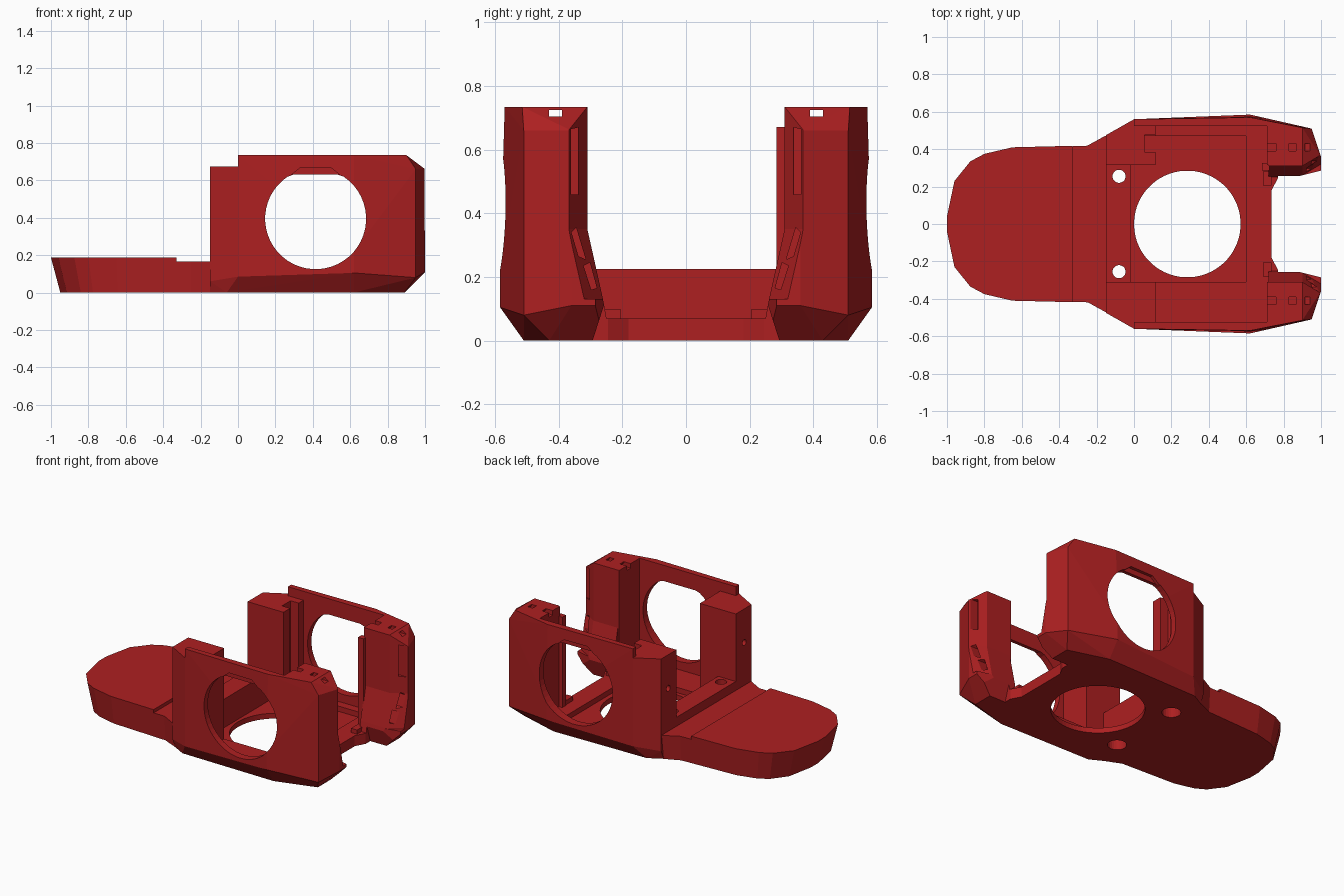
import bpy, bmesh, math

if "Cube" in bpy.data.objects:
    bpy.data.objects.remove(bpy.data.objects["Cube"])

red = bpy.data.materials.new("deep red")
red.diffuse_color = (0.42, 0.014, 0.015, 1)
red.use_nodes = True
red.node_tree.nodes["Principled BSDF"].inputs["Base Color"].default_value = red.diffuse_color


def add(name, bm):
    bmesh.ops.recalc_face_normals(bm, faces=bm.faces)
    me = bpy.data.meshes.new(name)
    bm.to_mesh(me)
    bm.free()
    ob = bpy.data.objects.new(name, me)
    me.materials.append(red)
    bpy.context.collection.objects.link(ob)
    return ob


def hull(name, pts):
    bm = bmesh.new()
    for p in pts:
        bm.verts.new(p)
    bmesh.ops.convex_hull(bm, input=bm.verts)
    loose = [v for v in bm.verts if not v.link_faces]
    bmesh.ops.delete(bm, geom=loose, context='VERTS')
    bmesh.ops.dissolve_limit(bm, angle_limit=0.01, verts=bm.verts, edges=bm.edges)
    return add(name, bm)


def prism(name, pts, axis, a, b, lower=None):
    """Extrude a 2D profile along an axis; lower optionally reshapes the first end."""
    def place(p, t):
        return {'x': (t, p[0], p[1]), 'y': (p[0], t, p[1]), 'z': (p[0], p[1], t)}[axis]
    bm = bmesh.new()
    v0 = [bm.verts.new(place(lower(p) if lower else p, a)) for p in pts]
    v1 = [bm.verts.new(place(p, b)) for p in pts]
    n = len(pts)
    bm.faces.new(v0[::-1])
    bm.faces.new(v1)
    for i in range(n):
        bm.faces.new((v0[i], v0[(i + 1) % n], v1[(i + 1) % n], v1[i]))
    return add(name, bm)


def box(x0, x1, y0, y1, z0, z1, name="cutter"):
    return prism(name, [(x0, y0), (x1, y0), (x1, y1), (x0, y1)], 'z', z0, z1)


def circle(cx, cy, r, n):
    return [(cx + r * math.cos(math.tau * (i + .5) / n),
             cy + r * math.sin(math.tau * (i + .5) / n)) for i in range(n)]


def both(half):
    """Close a half outline in plan by mirroring it across y = 0."""
    return half + [(x, -y) for x, y in reversed(half)]


def cut(ob, cutter):
    cutter.hide_render = True
    bpy.context.view_layer.objects.active = ob
    m = ob.modifiers.new("cut", 'BOOLEAN')
    m.operation, m.solver, m.object = 'DIFFERENCE', 'EXACT', cutter
    bpy.ops.object.modifier_apply(modifier=m.name)
    bpy.data.objects.remove(cutter)


# Faceted outer shell of the shroud
half_shell = [
    (-.15, .45, 0), (-.06, .50, 0), (.62, .51, 0), (.89, .43, 0), (.89, .2, 0),
    (-.15, .475, .06), (0, .56, .085), (.62, .585, .105), (.62, .585, .22),
    (.95, .51, .08), (1, .36, .11), (.95, .51, .66), (1, .36, .66),
    (-.15, .475, .735), (0, .56, .735), (.62, .57, .735), (.9, .515, .735), (.9, .3, .735)]
body = hull("shroud_body", half_shell + [(x, -y, z) for x, y, z in half_shell])

# Main cavity between the side walls, and the space above the rear bridge
cut(body, box(.115, .71, -.525, .525, .07, 1))
cut(body, box(-.02, .72, -.31, .315, .07, 1))
cut(body, box(-.3, .2, -.31, .315, .225, 1))
# Lower rear corners
cut(body, box(-.3, 0, -1, 1, .675, 1))
cut(body, box(-.1, .13, -.525, .525, .675, 1))
# Sunken floor and its round outlet
cut(body, box(-.02, .6, -.31, .47, .035, .2))
cut(body, prism("cutter", circle(.285, 0, .285, 64), 'z', -.5, .5))
# Space between the end posts, whose feet lean inwards
cut(body, prism("cutter", [(-.25, .07), (.25, .07), (.262, .135), (.31, .35), (.31, 1),
                           (-.31, 1), (-.31, .35), (-.262, .135)], 'x', .69, 1.2))
# Open front edge of the floor
cut(body, prism("cutter", both([(.735, .18), (.77, .245), (.89, .258), (1.1, .31)]),
                'z', -.5, .5))
# Groove in one rear post
cut(body, box(.055, .15, .385, .475, .1, 1))

# Side wall fan openings: round with a flat top
ring = [(x, min(z, .63)) for x, z in circle(.415, .395, .27, 48)]
flat = [p for p in ring if p[1] >= .63 - 1e-6]
ring = [p for p in ring if p not in flat[1:-1]]
for s in (1, -1):
    def span(y0, y1):
        return sorted((s * y0, s * y1))

    cut(body, prism("cutter", ring, 'y', *span(.4, .8)))
    # shallow relief above the opening
    cut(body, prism("cutter", [(.22, .56), (.25, .6), (.33, .665), (.5, .665),
                               (.58, .6), (.61, .56)], 'y', *span(.548, .8)))
    # angled inner corner of each end post, leaning inwards below
    corner = [(.9, .31), (1.1, .43), (1.1, .1), (.9, .1)]
    top = [(x, s * y) for x, y in corner]
    cut(body, prism("cutter", top, 'z', .35, 1))
    cut(body, prism("cutter", top, 'z', .13, .351,
                    lambda p: (p[0], p[1] - s * .05)))
    # underside bevel of the post feet
    cut(body, prism("cutter", [(s * .15, -.02), (s * .3, -.02), (s * .255, .12),
                               (s * .15, .12)], 'x', .77, 1.2))
    # cable slots in the post ends
    cut(body, box(.93, 1.1, *span(.338, .362), .46, .67))
    for slot in ([(.315, .255), (.338, .265), (.36, .34), (.345, .355)],
                 [(.28, .165), (.298, .16), (.322, .235), (.302, .245)]):
        cut(body, prism("cutter", [(s * y, z) for y, z in slot], 'x', .9, 1.1))
    # tie channel and openings in the post tops
    cut(body, box(.6, 1.1, *span(.39, .43), .705, .725))
    for xa, xb in ((.7, .76), (.83, .865)):
        cut(body, box(xa, xb, *span(.39, .43), .705, 1))
    # counterbored screw holes in the bridge, screw holes in the rear posts
    cut(body, prism("cutter", circle(-.08, s * .255, .035, 24), 'z', -.5, .5))
    cut(body, prism("cutter", circle(-.08, s * .255, .058, 24), 'z', -.5, .12))
    cut(body, prism("cutter", circle(s * .40, .45, .02, 16), 'x', -.3, -.05))

# Rounded tongue with inward sloping nose
outline = both([(-1, .04), (-.96, .23), (-.875, .335), (-.8, .375), (-.65, .41),
                (-.25, .42), (-.15, .475)])


def taper(p):
    x, y = p
    if x > -.6:
        return (x, y * (.97 if x < -.2 else .95))
    return (-.6 + (x + .6) * .875, y * .95)


tongue = prism("tongue", outline, 'z', 0, .187, taper)
cut(tongue, box(-.33, 0, -1, 1, .165, .5))

# Small stops beside the open front edge
for s, side in ((1, "left"), (-1, "right")):
    box(.69, .735, *sorted((s * .205, s * .28)), .06, .098, "floor_stop_" + side)

# Upright lip on the inner edge of one end post
box(.685, .725, .285, .325, .06, .672, "post_lip")
